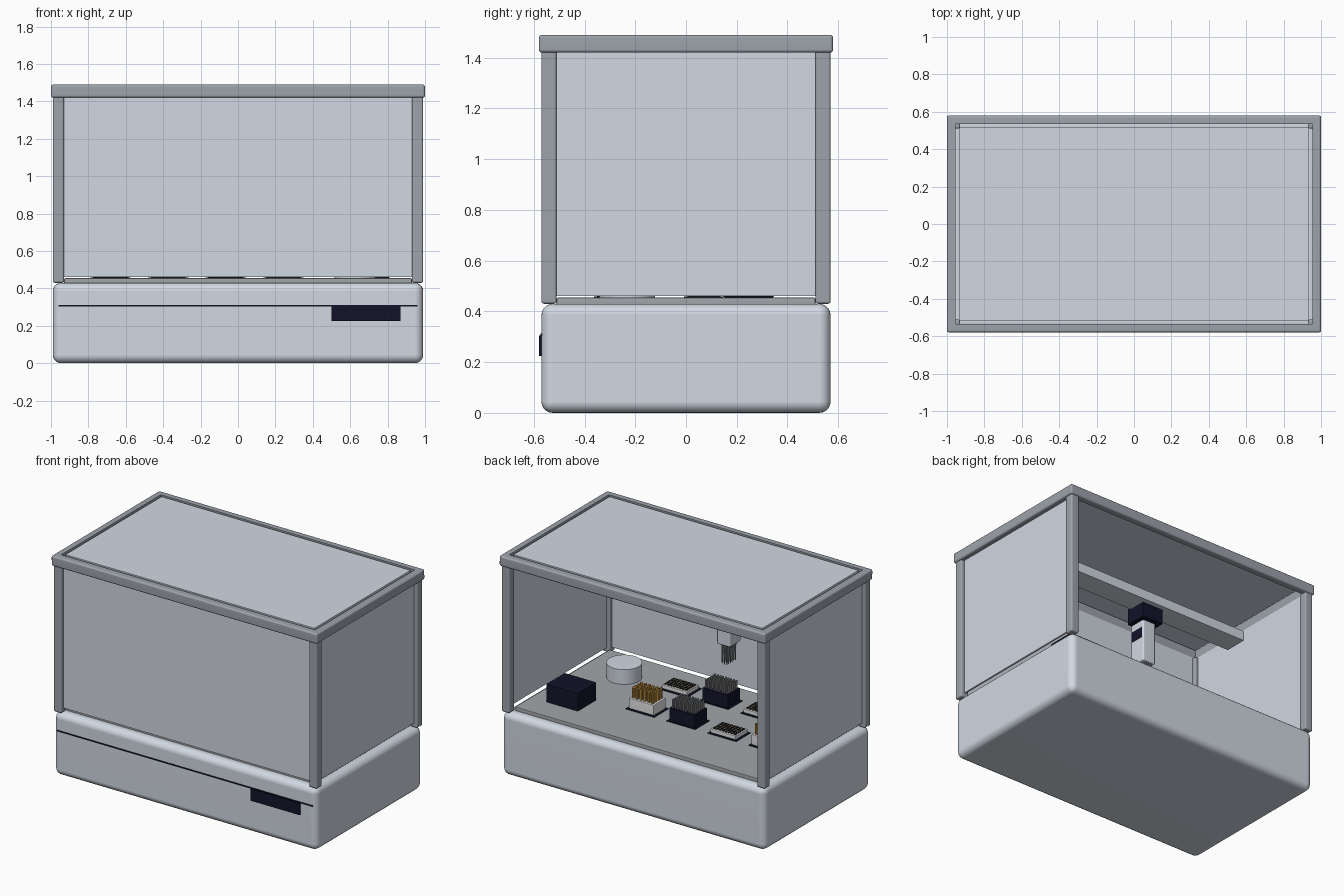
import bpy, bmesh, math
from mathutils import Matrix, Vector

cube = bpy.data.objects.get("Cube")
if cube:
    bpy.data.objects.remove(cube, do_unlink=True)


def material(name, r, g, b):
    m = bpy.data.materials.new(name)
    m.use_nodes = True
    m.diffuse_color = (r, g, b, 1)
    m.node_tree.nodes["Principled BSDF"].inputs["Base Color"].default_value = (r, g, b, 1)
    return m


LIGHT = material("light_grey", .64, .69, .76)
FRAME = material("frame_grey", .34, .37, .41)
DECK = material("deck_grey", .36, .38, .40)
NAVY = material("dark_navy", .006, .006, .022)
WHITE = material("white_plastic", .80, .80, .82)
AMBER = material("amber", .62, .34, .06)
STEEL = material("tip_grey", .32, .33, .35)
BLACK = material("black", .01, .01, .012)


def finish(name, bm, mat, smooth=False):
    bmesh.ops.recalc_face_normals(bm, faces=bm.faces)
    mesh = bpy.data.meshes.new(name)
    bm.to_mesh(mesh)
    bm.free()
    mesh.materials.append(mat)
    ob = bpy.data.objects.new(name, mesh)
    bpy.context.collection.objects.link(ob)
    if smooth:
        bpy.ops.object.select_all(action='DESELECT')
        ob.select_set(True)
        bpy.context.view_layer.objects.active = ob
        bpy.ops.object.shade_smooth_by_angle(angle=math.radians(40))
        wn = ob.modifiers.new("weighted_normals", 'WEIGHTED_NORMAL')
        wn.keep_sharp = True
    return ob


def add_box(bm, x, y, z):
    """Box from three (low, high) ranges."""
    size = [b - a for a, b in (x, y, z)]
    centre = Vector([(a + b) / 2 for a, b in (x, y, z)])
    return bmesh.ops.create_cube(
        bm, size=1, matrix=Matrix.Translation(centre) @ Matrix.Diagonal((*size, 1)))


def bevel_all(bm, width, segments):
    sharp = [e for e in bm.edges if len(e.link_faces) == 2 and e.calc_face_angle() > 1]
    bmesh.ops.bevel(bm, geom=sharp, offset=width, segments=segments,
                    profile=.5, affect='EDGES')


def box(name, mat, x, y, z, bevel=0, segments=3):
    bm = bmesh.new()
    add_box(bm, x, y, z)
    if bevel:
        bevel_all(bm, bevel, segments)
    return finish(name, bm, mat, bool(bevel))


def around(c, size):
    return (c - size / 2, c + size / 2)


def rods(name, mat, cx, cy, z, nx, ny, step, r_low, r_high, sides=8):
    """Grid of upright rods or cones."""
    bm = bmesh.new()
    for i in range(nx):
        for j in range(ny):
            at = (cx + (i - (nx - 1) / 2) * step,
                  cy + (j - (ny - 1) / 2) * step, sum(z) / 2)
            bmesh.ops.create_cone(bm, cap_ends=True, segments=sides, radius1=r_low,
                                  radius2=r_high, depth=z[1] - z[0],
                                  matrix=Matrix.Translation(at))
    return finish(name, bm, mat, True)


# Base with front seam and display
box("base", LIGHT, (-.99, .99), (-.57, .57), (0, .43), .045, 5)
box("front_seam", NAVY, (-.96, .96), (-.574, -.565), (.304, .312))
box("display", NAVY, (.5, .87), (-.579, -.565), (.225, .306))
box("deck", DECK, (-.93, .93), (-.51, .51), (.42, .455), .006, 2)

# Corner posts
for sx, side in ((-1, "right"), (1, "left")):
    for sy, end in ((-1, "front"), (1, "back")):
        box(f"{end}_{side}_post", FRAME, around(sx * .96, .06),
            around(sy * .54, .06), (.43, 1.43), .01)

# Top frame: a box opened through the middle
bm = bmesh.new()
add_box(bm, (-1, 1), (-.58, .58), (1.42, 1.49))
caps = [f for f in bm.faces if abs(f.normal.z) > .9]
bmesh.ops.inset_individual(bm, faces=caps, thickness=.065)
rims = [e for f in caps for e in f.edges]
bmesh.ops.delete(bm, geom=caps, context='FACES_ONLY')
bmesh.ops.bridge_loops(bm, edges=rims)
bmesh.ops.recalc_face_normals(bm, faces=bm.faces)
outer = [e for e in bm.edges if all(abs(v.co.x) > .99 for v in e.verts)
         or all(abs(v.co.y) > .57 for v in e.verts)]
bmesh.ops.bevel(bm, geom=outer, offset=.012, segments=3, profile=.5, affect='EDGES')
finish("top_frame", bm, FRAME, True)

# Enclosure panels, open at the back
box("top_panel", LIGHT, (-.936, .936), (-.516, .516), (1.475, 1.489))
box("front_panel", LIGHT, (-.935, .935), (-.546, -.534), (.46, 1.43))
for sx, side in ((-1, "right"), (1, "left")):
    box(f"{side}_panel", LIGHT, around(sx * .96, .012), (-.515, .515), (.46, 1.43))

# Gantry beam and pipetting head
HX, HY = -.21, -.16
box("gantry_beam", LIGHT, (-.93, .93), (-.19, -.03), (1.33, 1.40), .006, 2)
box("carriage", NAVY, around(HX, .16), around(HY + .02, .15), (1.23, 1.34))
box("head_body", LIGHT, around(HX, .10), around(HY, .12), (.94, 1.26), .01)
box("head_label", NAVY, (HX + .049, HX + .054), around(HY, .10), (1.11, 1.18))
rods("head_nozzles", STEEL, HX, HY, (.81, .95), 3, 6, .018, .003, .006)


# Labware
def slot_pad(x, y):
    box("slot_pad", NAVY, around(x, .215), around(y, .155), (.45, .459))


def tube_rack(x, y):
    box("tube_rack", WHITE, around(x, .19), around(y, .13), (.459, .53), .005, 2)
    rods("tubes", AMBER, x, y, (.52, .60), 6, 4, .029, .010, .010)


def tip_rack(x, y):
    box("tip_rack", NAVY, around(x, .19), around(y, .13), (.459, .545))
    rods("tips", STEEL, x, y, (.54, .60), 9, 6, .02, .006, .006, 6)


def well_plate(x, y):
    box("well_plate", WHITE, around(x, .19), around(y, .13), (.459, .485), .004, 2)
    rods("wells", BLACK, x, y, (.48, .489), 8, 5, .022, .0095, .0095)
    rods("samples", AMBER, x, y, (.485, .490), 4, 3, .044, .005, .005)


layout = {
    .07: (tube_rack, tip_rack, well_plate, tube_rack),
    -.285: (well_plate, tip_rack, well_plate, tip_rack),
}
for y, row in layout.items():
    for i, build in enumerate(row):
        x = .243 - i * .308
        slot_pad(x, y)
        build(x, y)

# Instrument block and round module beside the slots
box("instrument_block", NAVY, around(.69, .24), around(.247, .20), (.455, .58), .006, 2)
bm = bmesh.new()
bmesh.ops.create_cone(bm, cap_ends=True, segments=40, radius1=.11, radius2=.11,
                      depth=.10, matrix=Matrix.Translation((.626, -.232, .505)))
finish("round_module", bm, LIGHT, True)
